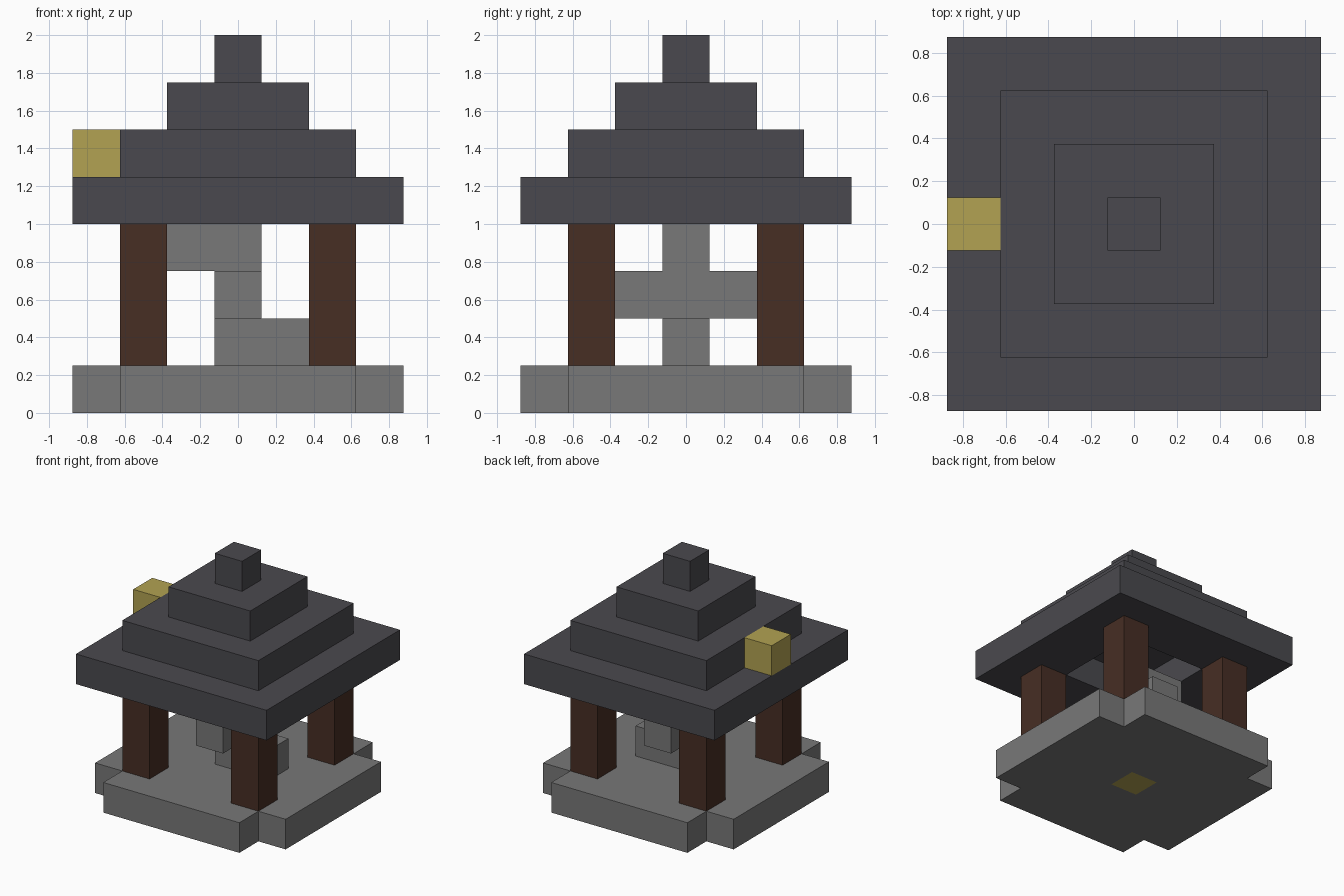
import bpy
import bmesh

U = 0.25  # size of one block

cube = bpy.data.objects.get("Cube")
if cube:
    bpy.data.objects.remove(cube, do_unlink=True)


def material(name, srgb):
    color = [(c / 255 / 12.92) if c < 11 else ((c / 255 + 0.055) / 1.055) ** 2.4 for c in srgb]
    mat = bpy.data.materials.new(name)
    mat.use_nodes = True
    mat.diffuse_color = (*color, 1)
    bsdf = mat.node_tree.nodes["Principled BSDF"]
    bsdf.inputs["Base Color"].default_value = (*color, 1)
    return mat


stone = material("grey stone", (120, 120, 120))
slate = material("dark slate", (74, 73, 78))
wood = material("dark brown wood", (71, 46, 36))
gold = material("dull gold", (178, 162, 82))


def slab(name, level, half, mat, keep=lambda i, j: True):
    """One-block-thick slab made of the grid cells that the rule keeps."""
    bm = bmesh.new()
    span = range(-half, half + 1)
    for i in span:
        for j in span:
            if keep(i, j):
                corners = ((-1, -1), (1, -1), (1, 1), (-1, 1))
                bm.faces.new([bm.verts.new(((i + a / 2) * U, (j + b / 2) * U, level * U))
                              for a, b in corners])
    bmesh.ops.remove_doubles(bm, verts=bm.verts, dist=0.001)
    mesh = bpy.data.meshes.new(name)
    bm.to_mesh(mesh)
    bm.free()
    mesh.materials.append(mat)
    obj = bpy.data.objects.new(name, mesh)
    bpy.context.collection.objects.link(obj)
    thick = obj.modifiers.new("thickness", "SOLIDIFY")
    thick.thickness = U
    thick.offset = 1
    return obj


def block(name, i, j, level, mat, height=1):
    """Upright block standing on one grid cell."""
    bpy.ops.mesh.primitive_cube_add(size=1, location=(i * U, j * U, (level + height / 2) * U))
    obj = bpy.context.object
    obj.name = name
    obj.scale = (U, U, height * U)
    obj.data.materials.append(mat)
    return obj


# Base with notched corners around a gold core
slab("base", 0, 3, stone, lambda i, j: (abs(i), abs(j)) not in ((3, 3), (0, 0)))
block("base_core", 0, 0, 0, gold)

# Corner posts
for side, i in (("left", 2), ("right", -2)):
    for end, j in (("front", -2), ("back", 2)):
        block(f"{end}_{side}_post", i, j, 1, wood, height=3)

# Twisting central pillar: each layer reaches out another way
slab("pillar_lower", 1, 1, stone, lambda i, j: j == 0 and i >= 0)
slab("pillar_middle", 2, 1, stone, lambda i, j: i == 0)
slab("pillar_upper", 3, 1, stone, lambda i, j: j == 0 and i <= 0)

# Stepped roof, with the eaves open in the middle
slab("roof_eaves", 4, 3, slate, lambda i, j: max(abs(i), abs(j)) > 1)
for level, half, name in ((5, 2, "roof_middle"), (6, 1, "roof_upper"), (7, 0, "roof_finial")):
    slab(name, level, half, slate)

# Gold block resting on the eaves
block("gold_block", -3, 0, 5, gold)
